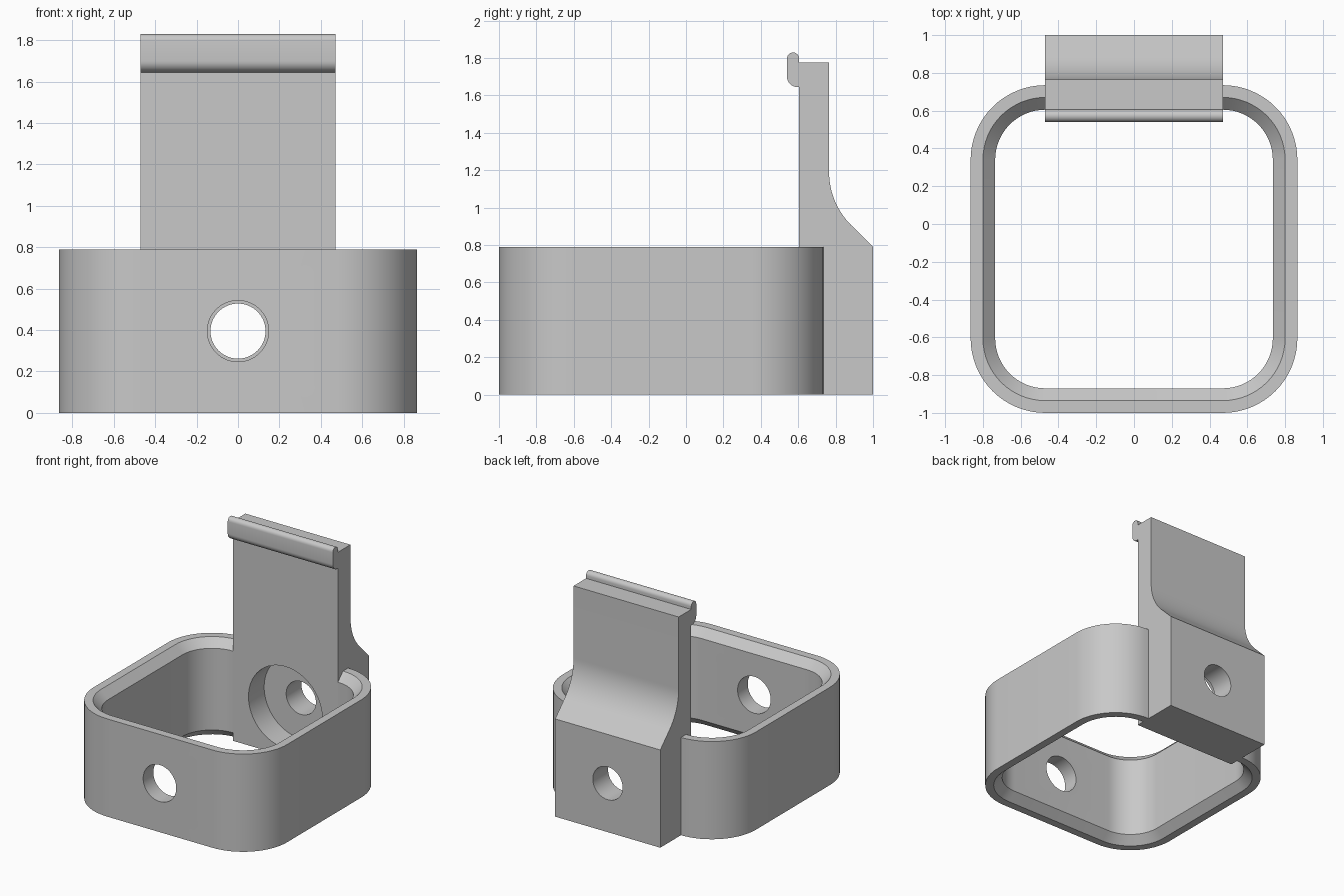
import bpy, bmesh
from math import sin, cos, pi, radians
from mathutils import Matrix

if "Cube" in bpy.data.objects:
    bpy.data.objects.remove(bpy.data.objects["Cube"], do_unlink=True)

grey = bpy.data.materials.new("plain_grey")
grey.use_nodes = True
grey.diffuse_color = (0.58, 0.58, 0.58, 1)
grey.node_tree.nodes["Principled BSDF"].inputs["Base Color"].default_value = grey.diffuse_color

HALF = 0.47       # half width of the post and of the straight frame sides
HEIGHT = 0.79     # frame height
HOLE_Z = 0.395


def arc(cx, cy, r, start, end, steps):
    angles = [radians(start + (end - start) * i / steps) for i in range(steps + 1)]
    return [(cx + r * cos(a), cy + r * sin(a)) for a in angles]


def loft(name, sections):
    """Skin a row of closed sections and cap both ends."""
    bm = bmesh.new()
    rows = [[bm.verts.new(p) for p in s] for s in sections]
    n = len(rows[0])
    for a, b in zip(rows, rows[1:]):
        for i in range(n):
            j = (i + 1) % n
            bm.faces.new((a[i], a[j], b[j], b[i]))
    bm.faces.new(rows[0])
    bm.faces.new(rows[-1])
    bmesh.ops.recalc_face_normals(bm, faces=bm.faces)
    mesh = bpy.data.meshes.new(name)
    bm.to_mesh(mesh)
    bm.free()
    mesh.materials.append(grey)
    obj = bpy.data.objects.new(name, mesh)
    bpy.context.collection.objects.link(obj)
    return obj


def drill(target, radius, y0, y1):
    """Cut a round hole along y."""
    bm = bmesh.new()
    place = Matrix.Translation((0, (y0 + y1) / 2, HOLE_Z)) @ Matrix.Rotation(pi / 2, 4, "X")
    bmesh.ops.create_cone(bm, cap_ends=True, segments=64, radius1=radius,
                          radius2=radius, depth=y1 - y0, matrix=place)
    mesh = bpy.data.meshes.new("drill")
    bm.to_mesh(mesh)
    bm.free()
    mesh.materials.append(grey)
    cutter = bpy.data.objects.new("drill", mesh)
    cutter.hide_render = True
    bpy.context.collection.objects.link(cutter)
    select(target)
    mod = target.modifiers.new("hole", "BOOLEAN")
    mod.operation, mod.solver, mod.object = "DIFFERENCE", "EXACT", cutter
    bpy.ops.object.modifier_apply(modifier=mod.name)
    bpy.data.objects.remove(cutter, do_unlink=True)


def select(obj):
    bpy.ops.object.select_all(action="DESELECT")
    obj.select_set(True)
    bpy.context.view_layer.objects.active = obj


# Frame: chamfered wall section swept round three sides, open at the post
wall = [(0, 0), (0.065, 0), (0.13, 0.065), (0.13, HEIGHT - 0.065),
        (0.065, HEIGHT), (0, HEIGHT)]
corners = [(-HALF, 0.34, 90), (-HALF, -0.605, 180), (HALF, -0.605, 270), (HALF, 0.34, 360)]
sections = []
for cx, cy, start in corners:
    for i in range(17):
        a = radians(start + 90 * i / 16)
        sections.append([(cx + (0.395 - d) * cos(a), cy + (0.395 - d) * sin(a), z)
                         for d, z in wall])
frame = loft("frame", sections)
drill(frame, 0.148, -1.2, -0.7)

# Post: side profile with flared foot and rounded hook lip
profile = [(0.605, 0), (1.0, 0), (1.0, HEIGHT)]
profile += arc(1.165, 1.19, 0.4, 225, 180, 16)
profile += [(0.765, 1.775), (0.605, 1.775)]
profile += arc(0.5725, 1.797, 0.0325, 0, 180, 12)
profile += arc(0.595, 1.70, 0.055, 180, 270, 8)
profile += [(0.605, 1.645)]
post = loft("post", [[(x, y, z) for y, z in profile] for x in (-HALF, HALF)])
drill(post, 0.33, 0.4, 0.805)
drill(post, 0.133, 0.7, 1.2)

for part in (frame, post):
    select(part)
    bpy.ops.object.shade_smooth_by_angle(angle=radians(30))
